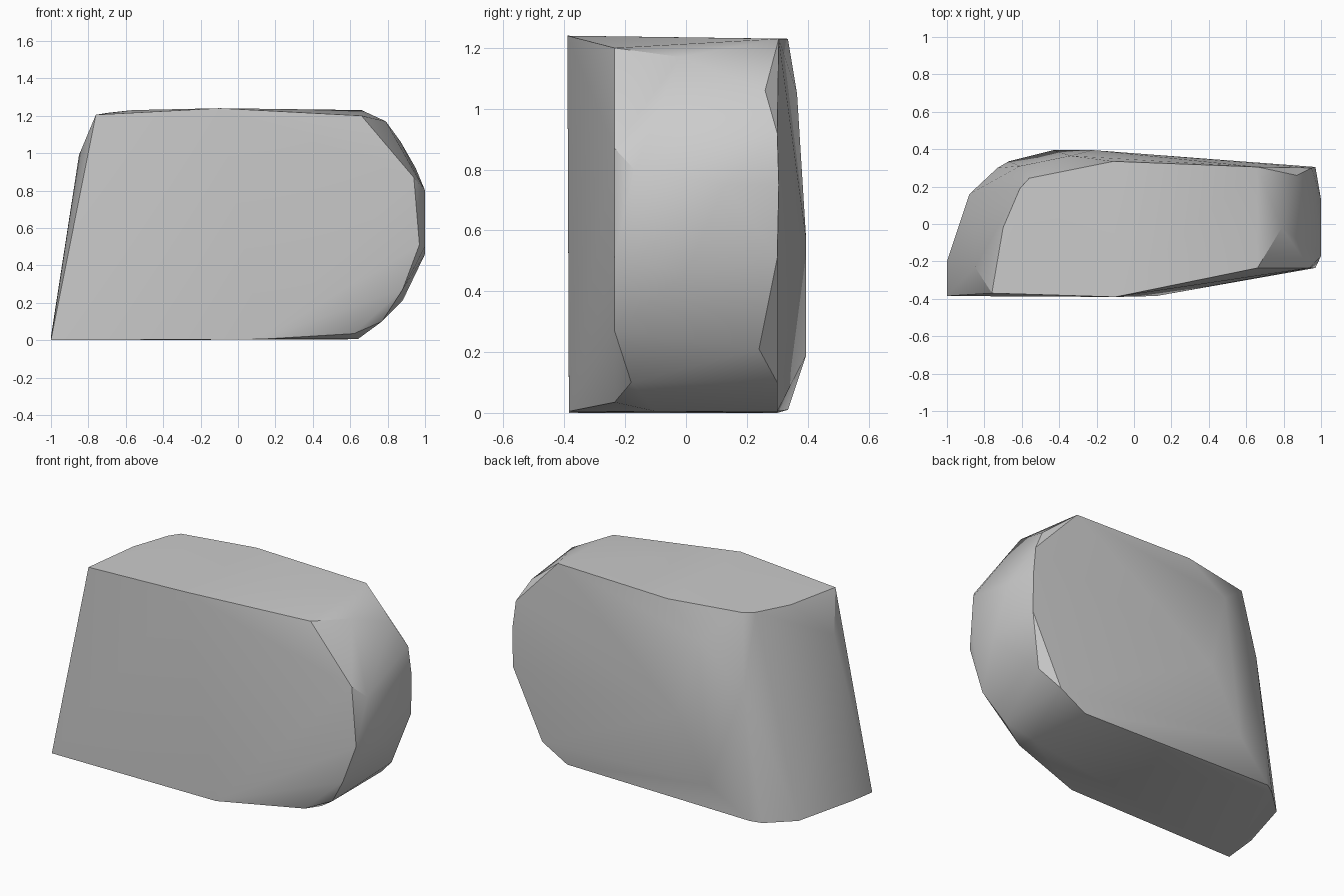
import bpy, bmesh
from math import radians

cube = bpy.data.objects.get("Cube")
if cube:
    bpy.data.objects.remove(cube, do_unlink=True)

# Corners of the chipped block, grouped by region
front = [(-1, -.385, 0), (-.76, -.37, 1.205), (-.1, -.39, 1.24), (.12, -.385, .005),
         (.66, -.235, 1.2), (.94, -.235, .87), (.97, -.235, .51), (.88, -.235, .27), (.62, -.235, .035)]
rounded_end = [(.79, -.02, 1.17), (.87, .26, 1.06), (1, -.17, .8), (1, .13, .75), (1, -.17, .5),
               (1, 0, .46), (.88, .24, .21), (.77, -.18, .1), (.77, .3, .1), (.64, -.1, .005)]
back = [(.66, .305, 1.23), (.95, .3, .92), (.97, .305, .75), (.97, .3, .51), (.6, .3, .005),
        (-.43, .395, .19), (-.22, .395, .57), (-.34, .365, 1.05), (-.11, .335, 1.23)]
slanted_end = [(-.56, .245, 1.23), (-.61, .19, 1.225), (-.7, -.02, 1.215), (-.85, -.23, .99),
               (-1, -.2, .02), (-.88, .16, 0), (-.73, .3, 0), (-.67, .335, .01), (-.61, .31, .8)]

# Wrap the corners in a convex shell
bm = bmesh.new()
for p in front + rounded_end + back + slanted_end:
    bm.verts.new(p)
hull = bmesh.ops.convex_hull(bm, input=bm.verts)
loose = {g for g in hull["geom_interior"] + hull["geom_unused"] if isinstance(g, bmesh.types.BMVert)}
bmesh.ops.delete(bm, geom=list(loose), context="VERTS")
bmesh.ops.recalc_face_normals(bm, faces=bm.faces)
mesh = bpy.data.meshes.new("stone_block")
bm.to_mesh(mesh)
bm.free()

stone = bpy.data.objects.new("stone_block", mesh)
bpy.context.collection.objects.link(stone)

# Plain grey stone
grey = bpy.data.materials.new("stone grey")
grey.use_nodes = True
colour = (.6, .6, .6, 1)
grey.diffuse_color = colour
grey.node_tree.nodes["Principled BSDF"].inputs["Base Color"].default_value = colour
mesh.materials.append(grey)

# Soft facets with crisp major edges
bpy.ops.object.select_all(action="DESELECT")
stone.select_set(True)
bpy.context.view_layer.objects.active = stone
bpy.ops.object.shade_smooth_by_angle(angle=radians(30))
